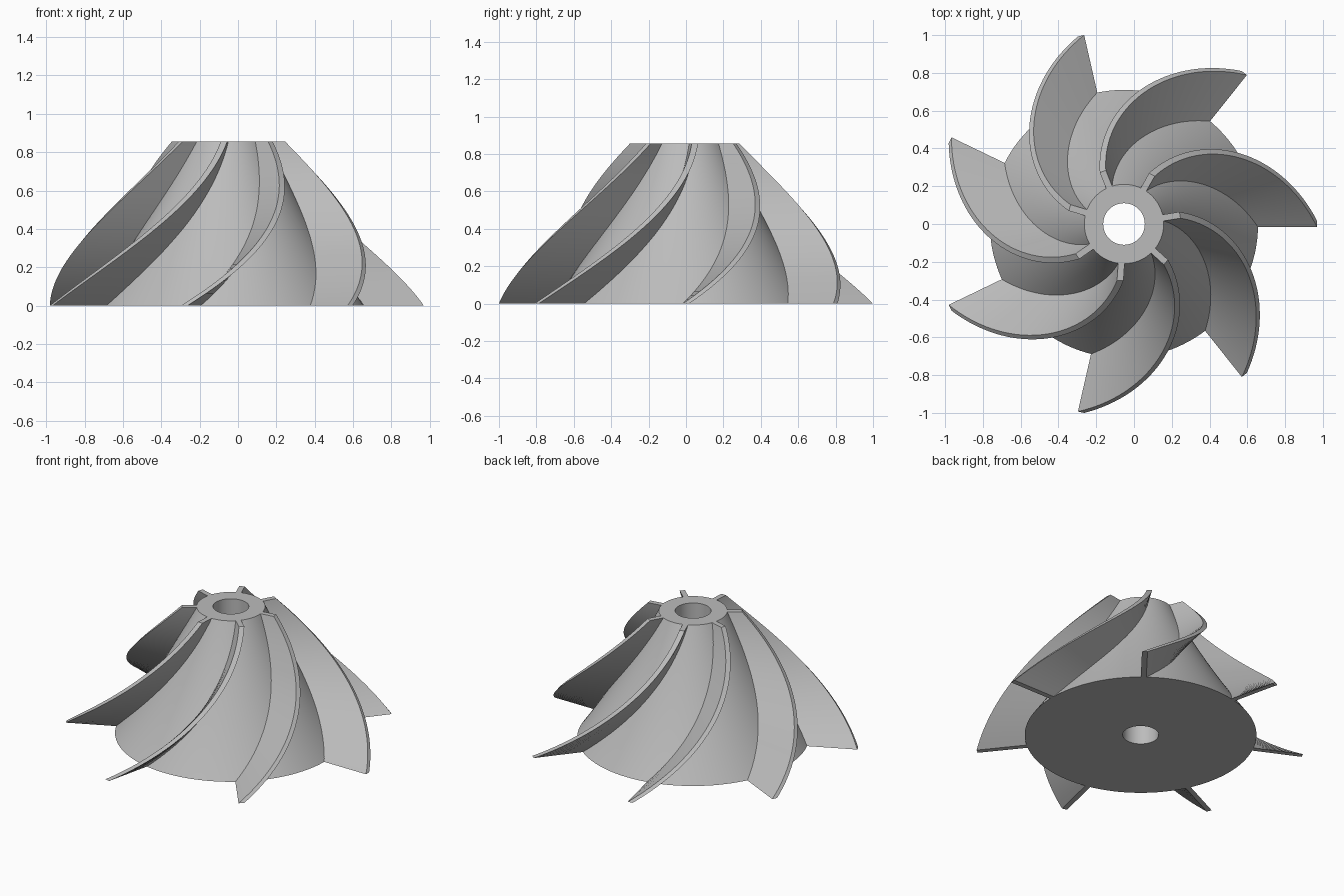
import bpy, bmesh
from math import radians, cos, sin, tau

HEIGHT = 0.855
CENTRE_X = -0.053
BLADES = 7
ROWS = 40
SEGMENTS = 112
BORE = 0.11
HALF_THICK = 0.017

if "Cube" in bpy.data.objects:
    bpy.data.objects.remove(bpy.data.objects["Cube"], do_unlink=True)

metal = bpy.data.materials.new("light grey metal")
metal.use_nodes = True
grey = (0.5, 0.5, 0.5, 1)
metal.diffuse_color = grey
metal.node_tree.nodes["Principled BSDF"].inputs["Base Color"].default_value = grey


# Profiles as a function of relative height t
def hub_radius(t):
    return 0.71 - 0.5 * t - 0.1 * t * (1 - t)


def blade_radius(t):
    return 1.022 - 0.722 * t + 0.1 * t * (1 - t)


def blade_angle(t):
    return radians(60.5 * t + 10 * t * (1 - t))


def finish(name, bm):
    bmesh.ops.recalc_face_normals(bm, faces=bm.faces)
    mesh = bpy.data.meshes.new(name)
    bm.to_mesh(mesh)
    bm.free()
    mesh.materials.append(metal)
    obj = bpy.data.objects.new(name, mesh)
    bpy.context.collection.objects.link(obj)
    obj.location.x = CENTRE_X
    bpy.ops.object.select_all(action="DESELECT")
    obj.select_set(True)
    bpy.context.view_layer.objects.active = obj
    bpy.ops.object.shade_smooth_by_angle(angle=radians(35))
    return obj


def bridge(bm, a, b):
    for i in range(len(a)):
        j = (i + 1) % len(a)
        bm.faces.new((a[i], a[j], b[j], b[i]))


# Hub: flared body with a through bore, turned around the axis
bm = bmesh.new()
levels = [i / ROWS for i in range(ROWS + 1)]
profile = [(hub_radius(t), t * HEIGHT) for t in levels]
profile += [(BORE, HEIGHT), (BORE, 0)]
rings = [[bm.verts.new((r * cos(tau * k / SEGMENTS), r * sin(tau * k / SEGMENTS), z))
          for k in range(SEGMENTS)] for r, z in profile]
for i, ring in enumerate(rings):
    bridge(bm, ring, rings[(i + 1) % len(rings)])
finish("hub", bm)


# Blades: a thin radial section swept up the hub with a twist
def build_blade(index):
    bm = bmesh.new()
    sections = []
    for t in levels:
        a = blade_angle(t) + tau * index / BLADES
        inner, outer = hub_radius(t) - 0.02, blade_radius(t)
        corners = [(inner, -HALF_THICK), (outer, -HALF_THICK),
                   (outer, HALF_THICK), (inner, HALF_THICK)]
        sections.append([bm.verts.new((r * cos(a) - s * sin(a),
                                       r * sin(a) + s * cos(a),
                                       t * HEIGHT)) for r, s in corners])
    for low, high in zip(sections, sections[1:]):
        bridge(bm, low, high)
    bm.faces.new(sections[0])
    bm.faces.new(sections[-1])
    finish(f"blade_{index + 1}", bm)


for n in range(BLADES):
    build_blade(n)
